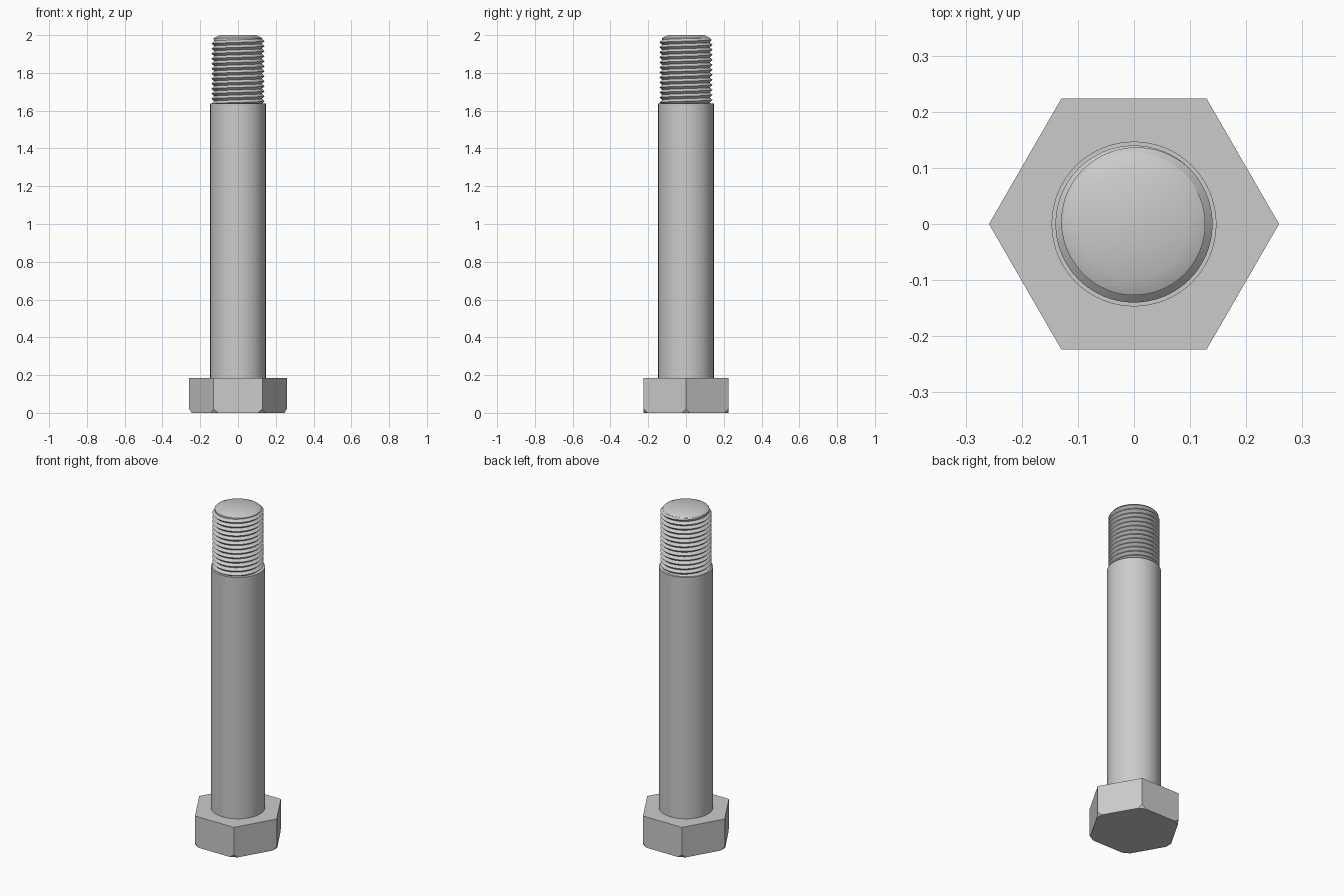
import bpy
import bmesh
from math import cos, sin, pi
from mathutils import Vector

if "Cube" in bpy.data.objects:
    bpy.data.objects.remove(bpy.data.objects["Cube"])

steel = bpy.data.materials.new("steel grey")
steel.use_nodes = True
steel.diffuse_color = (0.6, 0.6, 0.6, 1)
steel.node_tree.nodes["Principled BSDF"].inputs["Base Color"].default_value = (0.6, 0.6, 0.6, 1)


def finish(name, bm, smooth=True):
    bmesh.ops.recalc_face_normals(bm, faces=bm.faces[:])
    mesh = bpy.data.meshes.new(name)
    bm.to_mesh(mesh)
    bm.free()
    mesh.materials.append(steel)
    obj = bpy.data.objects.new(name, mesh)
    bpy.context.collection.objects.link(obj)
    if smooth:
        bpy.ops.object.select_all(action='DESELECT')
        obj.select_set(True)
        bpy.context.view_layer.objects.active = obj
        bpy.ops.object.shade_smooth_by_angle(angle=pi / 6)
    return obj


def polar(r, angle, z):
    return Vector((r * cos(angle), r * sin(angle), z))


def turned(profile, sides):
    """Closed solid turned from (radius, height) points, with flat ends."""
    bm = bmesh.new()
    rings = [[bm.verts.new(polar(r, 2 * pi * i / sides, z)) for i in range(sides)]
             for r, z in profile]
    for low, high in zip(rings, rings[1:]):
        for i in range(sides):
            j = (i + 1) % sides
            bm.faces.new((low[i], low[j], high[j], high[i]))
    bm.faces.new(rings[0][::-1])
    bm.faces.new(rings[-1])
    return bm


HEAD_TOP, SHANK_TOP, THREAD_TOP = 0.185, 1.637, 1.985
HEAD_R, ROOT_R, CREST_R = 0.2585, 0.126, 0.14
PITCH, SIDES = 0.0265, 64

# Hexagonal head with its lower corners cut off
bm = turned([(HEAD_R, 0), (HEAD_R, HEAD_TOP)], 6)
for k in range(6):
    a = k * pi / 3
    normal = polar(0.02, a, -0.012).normalized()
    cut = bmesh.ops.bisect_plane(bm, geom=bm.verts[:] + bm.edges[:] + bm.faces[:],
                                 plane_co=polar(HEAD_R, a, 0.021), plane_no=normal,
                                 clear_outer=True)
    rim = [e for e in cut["geom_cut"] if isinstance(e, bmesh.types.BMEdge)]
    bmesh.ops.holes_fill(bm, edges=rim, sides=0)
finish("hex_head", bm, smooth=False)

# Plain shank
finish("shank", turned([(0.147, HEAD_TOP), (0.147, SHANK_TOP)], SIDES))

# Helical thread, fading out at the top
bm = bmesh.new()
turns = int((THREAD_TOP - SHANK_TOP) / PITCH) + 3
roots, crests = [], []
for i in range(turns * SIDES + 1):
    angle = 2 * pi * i / SIDES
    z = SHANK_TOP - PITCH + PITCH * i / SIDES
    crest_z = z + PITCH / 2
    fade = max(0, min(1, 2 * (THREAD_TOP - crest_z) / PITCH))
    roots.append(bm.verts.new(polar(ROOT_R, angle, min(z, THREAD_TOP))))
    crests.append(bm.verts.new(polar(ROOT_R + (CREST_R - ROOT_R) * fade, angle,
                                     min(crest_z, THREAD_TOP))))
for i in range((turns - 1) * SIDES):
    n = i + SIDES
    for quad in ((roots[i], roots[i + 1], crests[i + 1], crests[i]),
                 (crests[i], crests[i + 1], roots[n + 1], roots[n])):
        if min(v.co.z for v in quad) < THREAD_TOP - 1e-5:
            bm.faces.new(quad)
bmesh.ops.delete(bm, geom=[v for v in bm.verts if not v.link_faces], context='VERTS')
finish("thread", bm)

# Bevelled end of the bolt
finish("tip", turned([(0.127, THREAD_TOP - 0.004), (0.127, THREAD_TOP), (0.096, 2)], SIDES))
